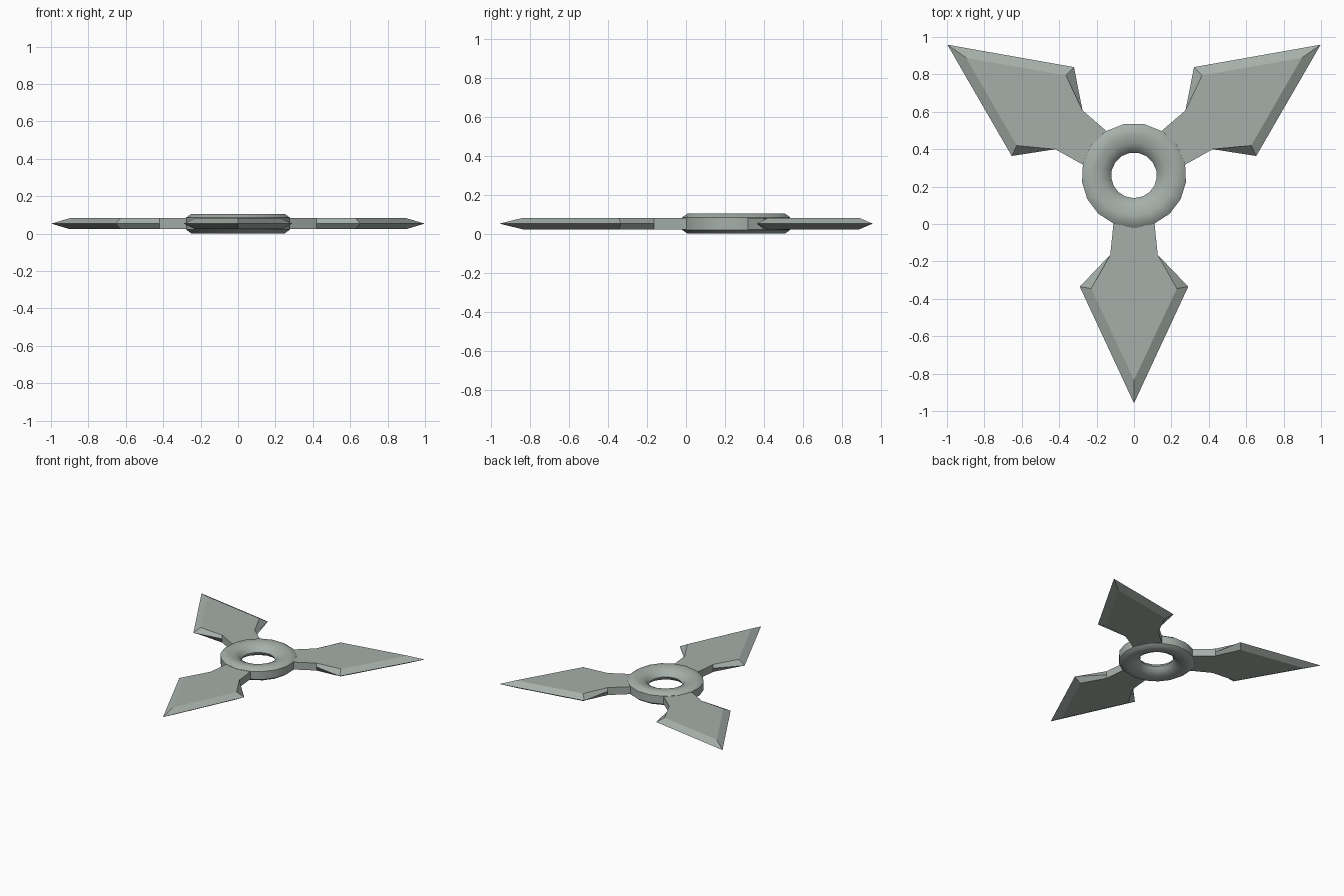
import bpy, math
from mathutils import Matrix, Vector

if "Cube" in bpy.data.objects:
    bpy.data.objects.remove(bpy.data.objects["Cube"])

CENTRE = Vector((0, 0.26, 0.053))   # middle of the ring
ARMS = (35, 145, 270)               # blade directions in degrees

steel = bpy.data.materials.new("grey_green_steel")
steel.diffuse_color = (0.38, 0.43, 0.40, 1)
steel.use_nodes = True
steel.node_tree.nodes["Principled BSDF"].inputs["Base Color"].default_value = steel.diffuse_color


def make_object(name, verts, faces):
    mesh = bpy.data.meshes.new(name)
    mesh.from_pydata(verts, [], faces)
    mesh.materials.append(steel)
    obj = bpy.data.objects.new(name, mesh)
    bpy.context.collection.objects.link(obj)
    return obj


def bridge(a, b, n):
    return [(a + i, a + (i + 1) % n, b + (i + 1) % n, b + i) for i in range(n)]


# Central ring: rounded profile (radius, height) swept round the hole
half = [(0.28, 0.032), (0.252, 0.052), (0.215, 0.052), (0.175, 0.045),
        (0.142, 0.028), (0.122, 0.0)]
profile = half + [(r, -z) for r, z in reversed(half[:-1])]
angles = [12.5, 35, 57.5, 79, 101, 122.5, 145, 167.5, 187.5, 207, 227,
          247.5, 270, 292.5, 313, 333, 352.5]
n, m = len(profile), len(angles)
verts, faces = [], []
for k, a in enumerate(angles):
    t = math.radians(a)
    verts += [(r * math.cos(t), r * math.sin(t), z) for r, z in profile]
    faces += [tuple(reversed(f)) for f in bridge(k * n, ((k + 1) % m) * n, n)]
ring = make_object("centre_ring", verts, [f[::-1] for f in faces])
ring.location = CENTRE

# Tidy normals and shade the ring smoothly
import bmesh


def fix_normals(obj):
    bm = bmesh.new()
    bm.from_mesh(obj.data)
    bmesh.ops.recalc_face_normals(bm, faces=bm.faces)
    bm.to_mesh(obj.data)
    bm.free()


fix_normals(ring)
bpy.context.view_layer.objects.active = ring
ring.select_set(True)
bpy.ops.object.shade_smooth_by_angle(angle=math.radians(45))


# Blades: flat plate outline with a sharpened edge at mid height
def outline(shoulder, tip, z):
    side = [(0.23, 0.107), (0.425, 0.127), shoulder]
    pts = [(u, -v) for u, v in side] + [(tip, 0)] + side[::-1]
    return [(u, v, z) for u, v in pts]


for i, a in enumerate(ARMS):
    verts = (outline((0.605, 0.229), 1.095, 0.03)
             + outline((0.595, 0.29), 1.218, 0.0)
             + outline((0.605, 0.229), 1.095, -0.03))
    faces = [tuple(range(7)), tuple(range(20, 13, -1))]
    faces += bridge(7, 0, 7) + bridge(14, 7, 7)
    blade = make_object("blade_%d" % (i + 1), verts, faces)
    blade.data.transform(Matrix.Rotation(math.radians(a), 4, 'Z'))
    blade.location = CENTRE
    fix_normals(blade)
